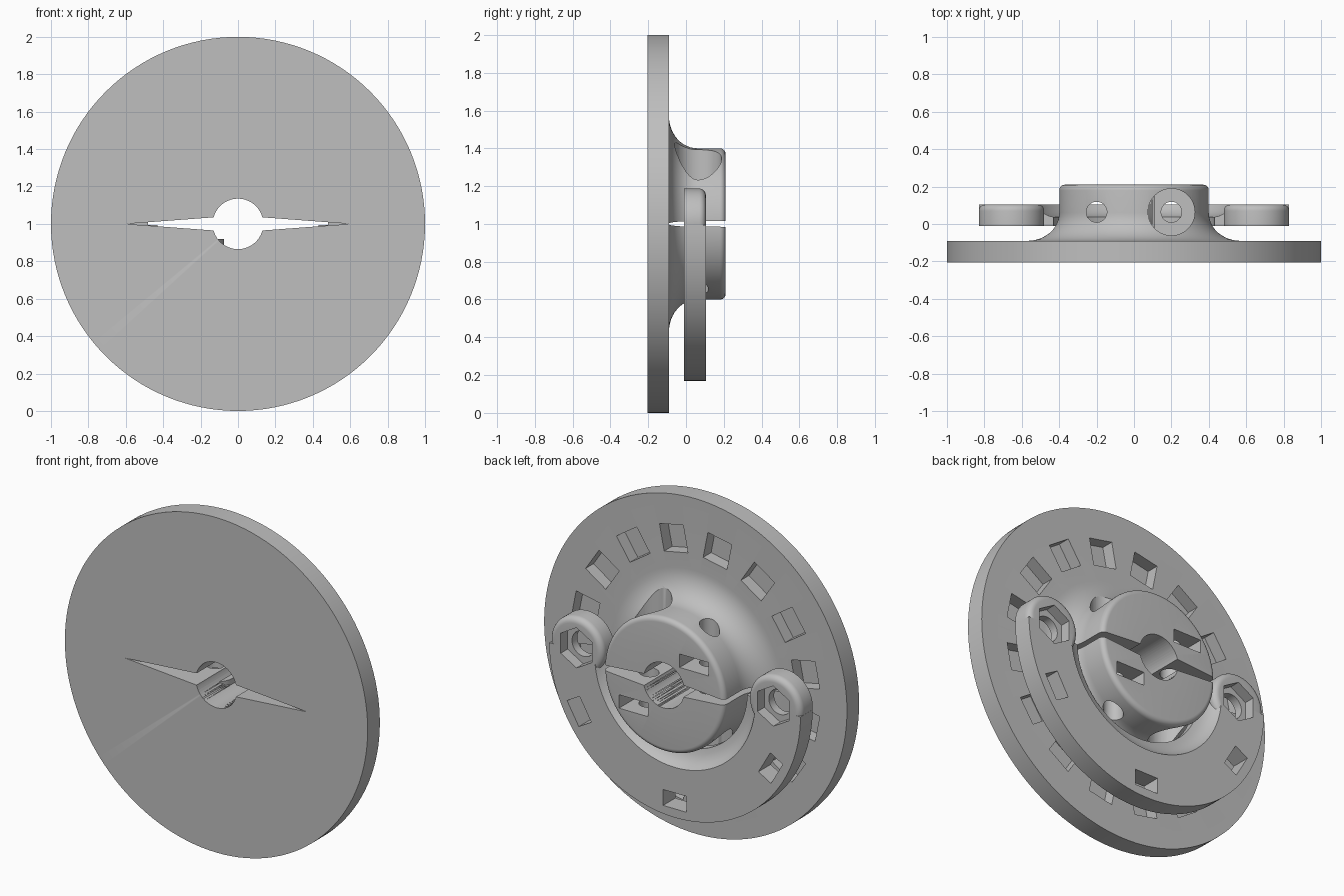
import bpy, bmesh
from math import pi, sin, cos, radians
from mathutils import Vector, Matrix

if "Cube" in bpy.data.objects:
    bpy.data.objects.remove(bpy.data.objects["Cube"], do_unlink=True)

grey = bpy.data.materials.new("plain grey")
grey.use_nodes = True
colour = (0.52, 0.52, 0.52, 1)
grey.diffuse_color = colour
grey.node_tree.nodes["Principled BSDF"].inputs["Base Color"].default_value = colour


def finish(name, bm):
    bmesh.ops.recalc_face_normals(bm, faces=bm.faces)
    me = bpy.data.meshes.new(name)
    bm.to_mesh(me)
    bm.free()
    me.materials.append(grey)
    ob = bpy.data.objects.new(name, me)
    bpy.context.collection.objects.link(ob)
    return ob


def lathe(name, profile, centre, steps, closed=False):
    """Turn (radius, y) points about an axis parallel to y."""
    bm = bmesh.new()
    c = Vector(centre)
    vs = [bm.verts.new(c + Vector((r, y, 0))) for r, y in profile]
    edges = [bm.edges.new(p) for p in zip(vs, vs[1:])]
    if closed:
        edges.append(bm.edges.new((vs[-1], vs[0])))
    bmesh.ops.spin(bm, geom=vs + edges, cent=c, axis=(0, 1, 0), angle=2 * pi, steps=steps)
    bmesh.ops.remove_doubles(bm, verts=bm.verts, dist=0.0002)
    return finish(name, bm)


def prism(x, z, rx, rz, y0, y1, sides):
    """Prism along y."""
    bm = bmesh.new()
    m = (Matrix.Translation((x, (y0 + y1) / 2, z)) @ Matrix.Diagonal((rx, 1, rz, 1))
         @ Matrix.Rotation(pi / 2, 4, 'X'))
    bmesh.ops.create_cone(bm, cap_ends=True, segments=sides, radius1=1, radius2=1,
                          depth=y1 - y0, matrix=m)
    return finish("cutter", bm)


def bolt(x, y, z0, z1, r):
    """Cylinder along z."""
    bm = bmesh.new()
    bmesh.ops.create_cone(bm, cap_ends=True, segments=48, radius1=r, radius2=r,
                          depth=z1 - z0, matrix=Matrix.Translation((x, y, (z0 + z1) / 2)))
    return finish("cutter", bm)


def boxes(places, size):
    """Boxes set at (radius, angle from the top), turned to face the axis."""
    bm = bmesh.new()
    for r, a, y in places:
        m = (Matrix.Translation((r * sin(a), y, 1 + r * cos(a)))
             @ Matrix.Rotation(a, 4, 'Y') @ Matrix.Diagonal((*size, 1)))
        bmesh.ops.create_cube(bm, size=1, matrix=m)
    return finish("cutter", bm)


def combine(ob, other, op='DIFFERENCE'):
    mod = ob.modifiers.new("combine", 'BOOLEAN')
    mod.operation, mod.object, mod.solver = op, other, 'EXACT'
    bpy.context.view_layer.objects.active = ob
    bpy.ops.object.modifier_apply(modifier=mod.name)
    bpy.data.objects.remove(other, do_unlink=True)


def smooth(ob):
    bpy.ops.object.select_all(action='DESELECT')
    ob.select_set(True)
    bpy.context.view_layer.objects.active = ob
    bpy.ops.object.shade_smooth_by_angle(angle=radians(28))


def arc(cr, cy, rr, ry, a0, a1, n):
    angles = [radians(a0 + (a1 - a0) * i / n) for i in range(n + 1)]
    return [(cr + rr * cos(a), cy + ry * sin(a)) for a in angles]


# Flange and flared hub
profile = [(0, -0.205), (1, -0.205), (1, -0.09)]
profile += arc(0.57, 0.06, 0.17, 0.15, 270, 180, 12)
profile += arc(0.37, 0.18, 0.03, 0.03, 0, 90, 6) + [(0, 0.21)]
hub = lathe("flanged_hub", profile, (0, 0, 1), 128)

# Ring of blind pockets in the flange
step = pi / 8
combine(hub, boxes([(0.74, (i + 0.5) * step, -0.06) for i in range(16)], (0.16, 0.21, 0.16)))

# Shaft bore and tapered clamping slit
combine(hub, prism(0, 1, 0.6, 0.045, -0.5, 0.5, 4))
combine(hub, prism(0, 1, 0.135, 0.135, -0.5, 0.5, 64))

# Opposed clamp screws: through hole, head counterbore and nut slot
for s in (1, -1):
    combine(hub, bolt(0.2 * s, 0.064, 0.4, 1.6, 0.055))
    ends = sorted((1 + 0.08 * s, 1 + 0.65 * s))
    combine(hub, bolt(0.2 * s, 0.064, *ends, 0.125))
    slot = boxes([(0, 0, 0)], (0.19, 0.4, 0.08))
    slot.data.transform(Matrix.Translation((0.2 * s, 0.16, -0.175 * s)))
    combine(hub, slot)
smooth(hub)

# Half ring plate with a sloped inner edge
profile = [(0.43, -0.01), (0.83, -0.01), (0.83, 0.105), (0.53, 0.105),
           (0.515, 0.082), (0.49, 0.06), (0.46, 0.045), (0.43, 0.037)]
plate = lathe("half_ring_plate", profile, (0, 0, 1), 128, closed=True)
top = boxes([(0, 0, 0)], (3, 1, 1))
top.data.transform(Matrix.Translation((0, 0, 0.493)))
combine(plate, top)

# Rounded lugs at both ends, with nut recess and screw hole
for s in (1, -1):
    profile = [(0, -0.01), (0.175, -0.01)]
    profile += arc(0.14, 0.07, 0.035, 0.035, 0, 90, 6) + [(0, 0.105)]
    combine(plate, lathe("lug", profile, (0.655 * s, 0, 1.012), 64), 'UNION')
for s in (1, -1):
    combine(plate, prism(0.65 * s, 1.01, 0.12, 0.12, 0.04, 0.3, 6))
    combine(plate, prism(0.65 * s, 1.01, 0.075, 0.075, -0.3, 0.3, 40))

# Slots through the plate
combine(plate, boxes([(0.73, a * pi / 3, 0.05) for a in (2, 3, 4)], (0.155, 0.4, 0.095)))
smooth(plate)
